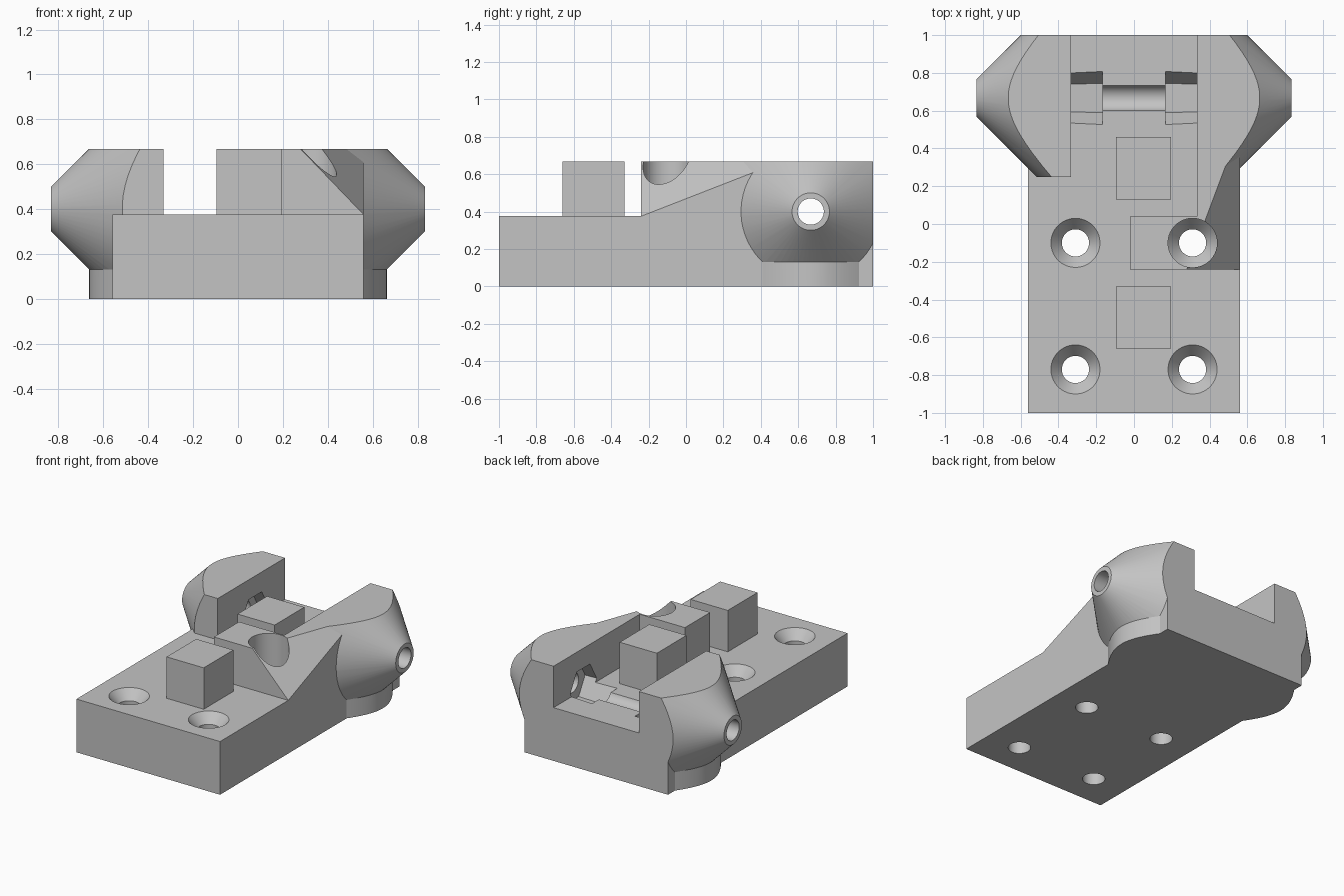
import bpy, bmesh, math
from mathutils import Matrix, Vector

if "Cube" in bpy.data.objects:
    bpy.data.objects.remove(bpy.data.objects["Cube"], do_unlink=True)

grey = bpy.data.materials.new("plain_grey")
grey.use_nodes = True
colour = (0.55, 0.55, 0.55, 1)
grey.diffuse_color = colour
grey.node_tree.nodes["Principled BSDF"].inputs["Base Color"].default_value = colour

AXLE_Y, AXLE_Z, TOP, FLOOR = 0.667, 0.4, 0.667, 0.375
WALL, SIDE, TIP, TIP_R, FOOT = 0.333, 0.56, 0.833, 0.1, 0.13


def make(name, bm):
    bmesh.ops.recalc_face_normals(bm, faces=bm.faces)
    mesh = bpy.data.meshes.new(name)
    bm.to_mesh(mesh)
    bm.free()
    mesh.materials.append(grey)
    obj = bpy.data.objects.new(name, mesh)
    bpy.context.collection.objects.link(obj)
    return obj


def prism(name, outline, z0, z1, cut=None):
    bm = bmesh.new()
    face = bm.faces.new([bm.verts.new((x, y, z0)) for x, y in outline])
    ext = bmesh.ops.extrude_face_region(bm, geom=[face])
    tops = [v for v in ext["geom"] if isinstance(v, bmesh.types.BMVert)]
    bmesh.ops.translate(bm, verts=tops, vec=(0, 0, z1 - z0))
    if cut:
        point, normal = cut
        res = bmesh.ops.bisect_plane(bm, geom=bm.verts[:] + bm.edges[:] + bm.faces[:],
                                     plane_co=point, plane_no=normal, clear_outer=True)
        edges = [e for e in res["geom_cut"] if isinstance(e, bmesh.types.BMEdge)]
        bmesh.ops.holes_fill(bm, edges=edges)
    return make(name, bm)


def box(name, x0, x1, y0, y1, z0, z1):
    return prism(name, [(x0, y0), (x1, y0), (x1, y1), (x0, y1)], z0, z1)


def lathe(name, profile, centre, sides=48, along_x=0):
    # profile holds (radius, distance along axis)
    rot = Matrix.Rotation(along_x * math.pi / 2, 4, 'Y')
    place = Matrix.Translation(Vector(centre)) @ rot
    bm = bmesh.new()
    rings = []
    for r, h in profile:
        rings.append([bm.verts.new(place @ Vector((r * math.cos(a), r * math.sin(a), h)))
                      for a in (math.tau * (i + 0.5) / sides for i in range(sides))])
    for low, high in zip(rings, rings[1:]):
        for i in range(sides):
            j = (i + 1) % sides
            bm.faces.new((low[i], low[j], high[j], high[i]))
    bm.faces.new(rings[0])
    bm.faces.new(rings[-1])
    return make(name, bm)


def boolean(target, tool, operation):
    mod = target.modifiers.new(operation.lower(), 'BOOLEAN')
    mod.operation, mod.solver, mod.object = operation, 'EXACT', tool
    bpy.context.view_layer.objects.active = target
    bpy.ops.object.modifier_apply(modifier=mod.name)
    bpy.data.objects.remove(tool, do_unlink=True)


# Base plate
body = box("bracket_body", -SIDE, SIDE, -1, 1, 0, FLOOR)

# Raised wedge-cut block on the +x side
wedge = prism("wedge_block",
              [(-0.02, -0.24), (SIDE, -0.24), (SIDE, AXLE_Y), (WALL, AXLE_Y),
               (WALL, 0.04), (-0.02, 0.04)], 0.2, TOP,
              cut=((SIDE, -0.24, FLOOR), (1.04, -0.39, 1)))
boolean(body, wedge, 'UNION')

# Conical axle ears with straight feet
for s in (-1, 1):
    ear = lathe("axle_ear", [(TIP_R + TIP - 0.25, s * 0.25), (TIP_R, s * TIP)],
                (0, AXLE_Y, AXLE_Z), 64, 1)
    xs = sorted((s * WALL, s * 0.9))
    boolean(ear, box("ear_limits", *xs, 0.25, 1, FOOT, TOP), 'INTERSECT')
    boolean(body, ear, 'UNION')

    drop = AXLE_Z - FOOT
    reach = TIP + TIP_R - drop
    half = []
    for i in range(13):
        w = 0.28 * i / 12
        half.append((TIP + TIP_R - math.hypot(w, drop), w))
    outline = [(s * x, AXLE_Y - w) for x, w in reversed(half)]
    outline += [(s * x, AXLE_Y + w) for x, w in half[1:]]
    boolean(body, prism("ear_foot", outline, 0, FOOT + 0.002), 'UNION')

# Axle bore and hexagonal nut pockets
boolean(body, lathe("axle_bore", [(0.07, -1), (0.07, 1)],
                    (0, AXLE_Y, AXLE_Z), 48, 1), 'DIFFERENCE')
for s in (-1, 1):
    pocket = lathe("nut_pocket", [(0.155, s * 0.167), (0.143, s * 0.42)],
                   (0, AXLE_Y, AXLE_Z), 6, 1)
    # turn the hexagon so a flat lies at the bottom
    turn = (Matrix.Translation((0, AXLE_Y, AXLE_Z)) @ Matrix.Rotation(math.pi / 6, 4, 'X')
            @ Matrix.Translation((0, -AXLE_Y, -AXLE_Z)))
    corner = max((v.co for v in pocket.data.vertices), key=lambda c: c.y)
    if abs(corner.z - AXLE_Z) > 0.01:
        pocket.data.transform(turn)
    boolean(body, pocket, 'DIFFERENCE')

# Countersunk screw holes
for x in (-0.31, 0.31):
    for y in (-0.77, -0.1):
        hole = lathe("screw_hole", [(0.072, -0.1), (0.072, 0.308),
                                    (0.13, FLOOR), (0.13, 0.9)], (x, y, 0))
        boolean(body, hole, 'DIFFERENCE')

# Square posts on the centre line
for y in (-0.66, 0.13):
    boolean(body, box("square_post", -0.095, 0.195, y, y + 0.33, 0.3, TOP), 'UNION')

bpy.ops.object.select_all(action='DESELECT')
body.select_set(True)
bpy.context.view_layer.objects.active = body
bpy.ops.object.shade_smooth_by_angle(angle=math.radians(12))
